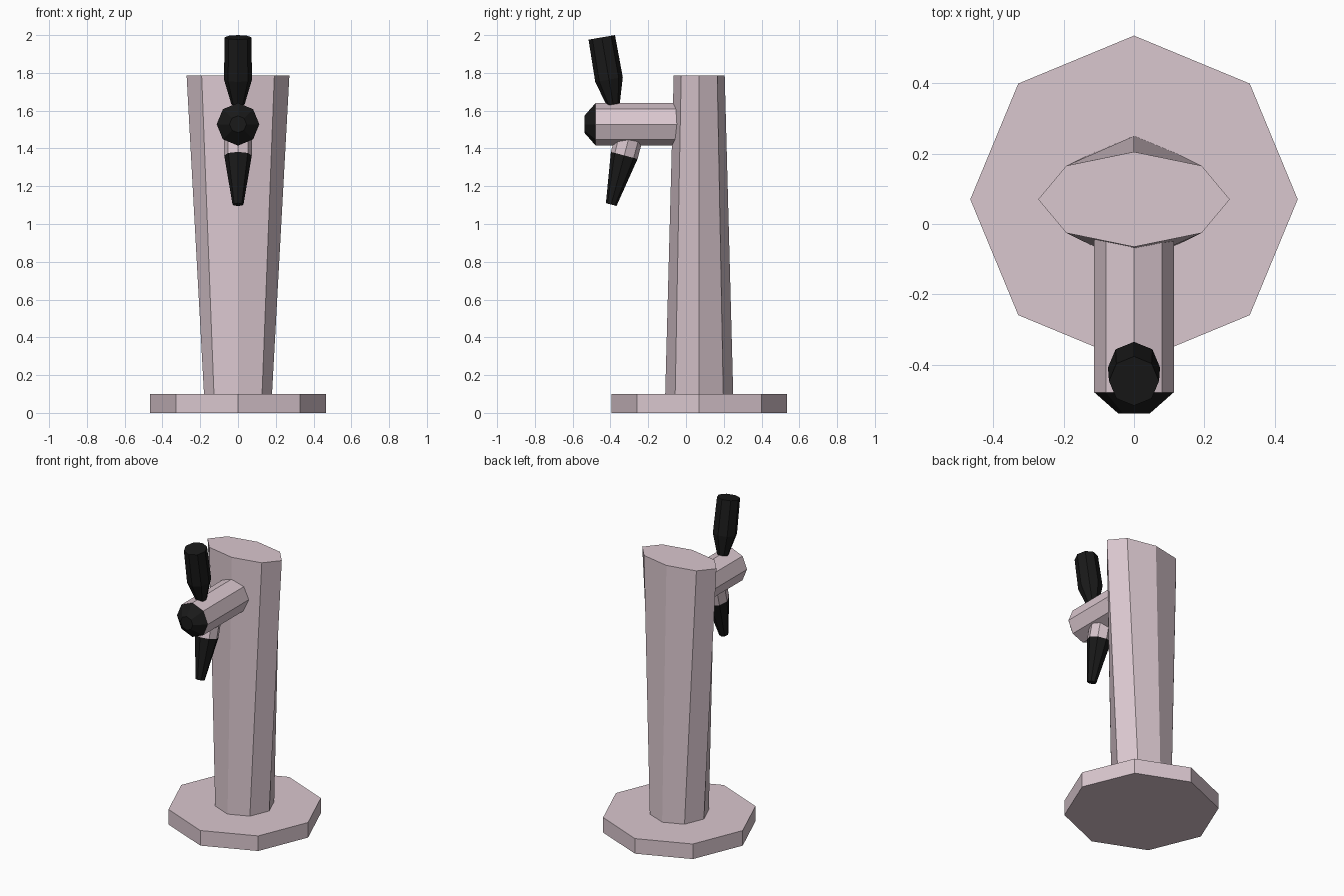
import bpy
import bmesh
from math import cos, sin, pi
from mathutils import Vector

if "Cube" in bpy.data.objects:
    bpy.data.objects.remove(bpy.data.objects["Cube"])


def material(name, rgb):
    m = bpy.data.materials.new(name)
    m.diffuse_color = (*rgb, 1)
    m.use_nodes = True
    m.node_tree.nodes["Principled BSDF"].inputs["Base Color"].default_value = m.diffuse_color
    return m


PINK = material("pale_pink", (0.70, 0.57, 0.62))
BLACK = material("black", (0.01, 0.01, 0.01))
SIDES = 8


def loft(name, start, end, rings, mat):
    """Eight-sided solid along an axis in the x = 0 plane.
    start, end: (y, z); rings: (fraction along axis, x radius, cross radius)."""
    a, b = Vector((0, *start)), Vector((0, *end))
    u = Vector((1, 0, 0))
    v = (b - a).normalized().cross(u)
    bm = bmesh.new()
    loops = []
    for t, rx, ry in rings:
        c = a.lerp(b, t)
        loops.append([bm.verts.new(c + u * rx * cos(2 * pi * i / SIDES)
                                   + v * ry * sin(2 * pi * i / SIDES))
                      for i in range(SIDES)])
    for lo, hi in zip(loops, loops[1:]):
        for i in range(SIDES):
            j = (i + 1) % SIDES
            bm.faces.new((lo[i], lo[j], hi[j], hi[i]))
    bm.faces.new(loops[0][::-1])
    bm.faces.new(loops[-1])
    bmesh.ops.recalc_face_normals(bm, faces=bm.faces)
    mesh = bpy.data.meshes.new(name)
    bm.to_mesh(mesh)
    bm.free()
    mesh.materials.append(mat)
    obj = bpy.data.objects.new(name, mesh)
    bpy.context.collection.objects.link(obj)
    return obj


# Foot plate and column (round at the bottom, flattened oval at the top)
loft("base_plate", (0.07, 0), (0.07, 0.10), [(0, 0.465, 0.465), (1, 0.465, 0.465)], PINK)
loft("column", (0.07, 0.10), (0.07, 1.785), [(0, 0.18, 0.18), (1, 0.272, 0.135)], PINK)

# Horizontal tap body with tapered end cap
loft("tap_body", (0.0, 1.528), (-0.478, 1.528), [(0, 0.113, 0.113), (1, 0.113, 0.113)], PINK)
loft("tap_end_cap", (-0.478, 1.528), (-0.538, 1.528), [(0, 0.113, 0.113), (1, 0.045, 0.045)], BLACK)

# Leaning pull handle
loft("tap_handle", (-0.385, 1.633), (-0.446, 1.988),
     [(0, 0.035, 0.035), (0.37, 0.074, 0.074), (1, 0.071, 0.071)], BLACK)

# Spout: collar coming out of the tap body, then the tapered nozzle
loft("spout_collar", (-0.288, 1.51), (-0.327, 1.363), [(0, 0.073, 0.073), (1, 0.073, 0.073)], PINK)
loft("spout_nozzle", (-0.327, 1.363), (-0.396, 1.103), [(0, 0.073, 0.073), (1, 0.029, 0.029)], BLACK)
